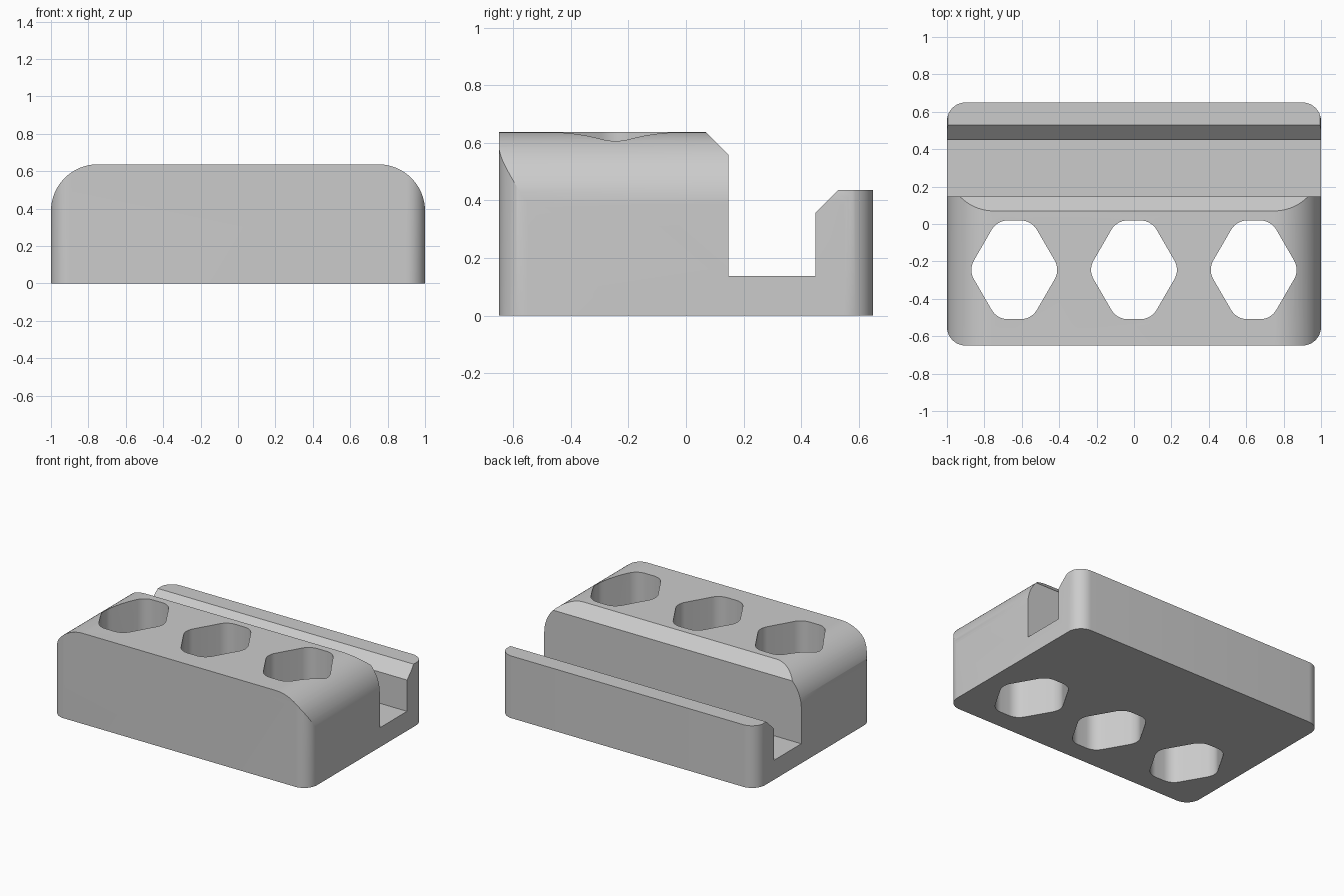
import bpy
import bmesh
from math import radians
from mathutils import Vector

old = bpy.data.objects.get("Cube")
if old:
    bpy.data.objects.remove(old, do_unlink=True)

grey = bpy.data.materials.new("plain grey")
grey.use_nodes = True
grey.diffuse_color = (0.6, 0.6, 0.6, 1)
grey.node_tree.nodes["Principled BSDF"].inputs["Base Color"].default_value = (0.6, 0.6, 0.6, 1)


def fillet(corners, steps=12):
    """Round each (x, y, radius) corner of a closed outline with an arc."""
    outline = []
    for i, (x, y, r) in enumerate(corners):
        p = Vector((x, y))
        if r == 0:
            outline.append(p)
            continue
        a = (Vector(corners[i - 1][:2]) - p).normalized()
        b = (Vector(corners[(i + 1) % len(corners)][:2]) - p).normalized()
        bisector = (a + b).normalized()
        distance = r / abs(bisector.cross(a))
        centre = p + bisector * distance
        reach = distance * bisector.dot(a)
        start = (p + a * reach - centre).normalized()
        end = (p + b * reach - centre).normalized()
        for k in range(steps + 1):
            outline.append(centre + start.slerp(end, k / steps).normalized() * r)
    return outline


def prism(name, outline, low, high, place):
    """Extrude a 2D outline between two depths; place maps (u, v, depth) to xyz."""
    bm = bmesh.new()
    bottom = [bm.verts.new(place(p.x, p.y, low)) for p in outline]
    top = [bm.verts.new(place(p.x, p.y, high)) for p in outline]
    bm.faces.new(bottom)
    bm.faces.new(top)
    for i in range(len(outline)):
        bm.faces.new((bottom[i - 1], bottom[i], top[i], top[i - 1]))
    bmesh.ops.recalc_face_normals(bm, faces=bm.faces)
    mesh = bpy.data.meshes.new(name)
    bm.to_mesh(mesh)
    bm.free()
    mesh.materials.append(grey)
    ob = bpy.data.objects.new(name, mesh)
    bpy.context.collection.objects.link(ob)
    return ob


def combine(target, cutter, operation):
    """Apply a boolean of the cutter to the target, then drop the cutter."""
    mod = target.modifiers.new("cut", "BOOLEAN")
    mod.operation, mod.solver, mod.object = operation, "EXACT", cutter
    bpy.context.view_layer.objects.active = target
    bpy.context.view_layer.update()
    bpy.ops.object.modifier_apply(modifier=mod.name)
    bpy.data.objects.remove(cutter, do_unlink=True)


def along_x(u, v, d):
    return (d, u, v)


def along_y(u, v, d):
    return (u, d, v)


def along_z(u, v, d):
    return (u, v, d)


# Body: side profile with the slot and its two chamfered lips
side = [(-0.75, 0), (0.75, 0), (0.75, 0.437), (0.53, 0.437), (0.45, 0.357),
        (0.45, 0.137), (0.147, 0.137), (0.147, 0.56), (0.07, 0.637), (-0.75, 0.637)]
body = prism("slotted_block", [Vector(p) for p in side], -1.1, 1.1, along_x)

# Rounded top ends
front = fillet([(-1, -0.1, 0), (1, -0.1, 0), (1, 0.637, 0.25), (-1, 0.637, 0.25)], 24)
combine(body, prism("end_rounding", front, -0.9, 0.9, along_y), "INTERSECT")

# Rounded upright corners
plan = fillet([(-1, -0.65, 0.1), (1, -0.65, 0.1), (1, 0.65, 0.1), (-1, 0.65, 0.1)])
combine(body, prism("corner_rounding", plan, -0.2, 0.9, along_z), "INTERSECT")

# Three rounded hexagonal through holes
hexagon = fillet([(0.245, 0, 0.1), (0.092, 0.264, 0.1), (-0.092, 0.264, 0.1),
                  (-0.245, 0, 0.1), (-0.092, -0.264, 0.1), (0.092, -0.264, 0.1)], 8)
for x in (-0.64, 0, 0.64):
    shifted = [p + Vector((x, -0.245)) for p in hexagon]
    combine(body, prism("hole_cutter", shifted, -0.2, 0.9, along_z), "DIFFERENCE")

bpy.ops.object.select_all(action="DESELECT")
body.select_set(True)
bpy.context.view_layer.objects.active = body
bpy.ops.object.shade_smooth_by_angle(angle=radians(25))
